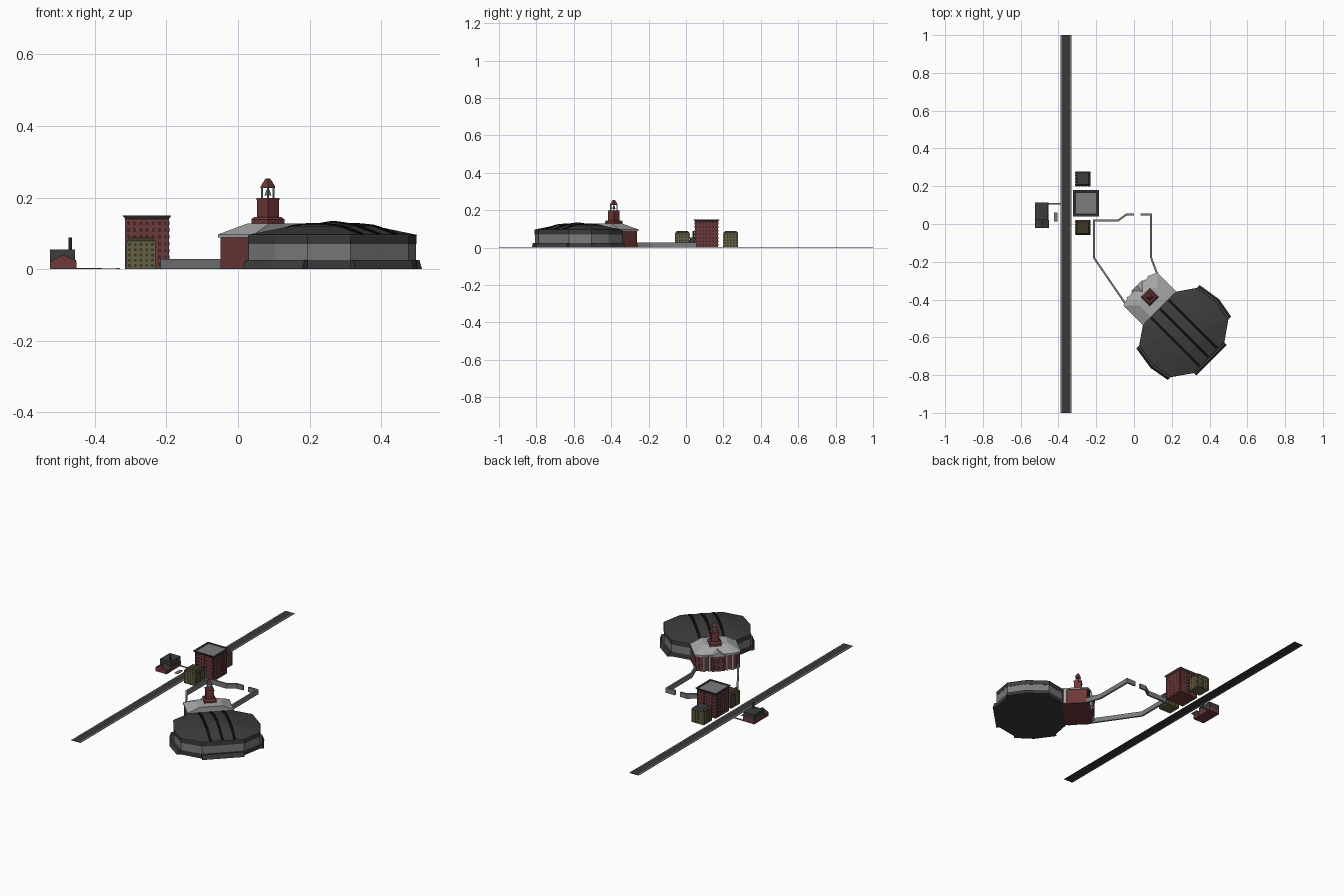
import bpy, bmesh, math
from mathutils import Vector

if "Cube" in bpy.data.objects:
    bpy.data.objects.remove(bpy.data.objects["Cube"])

def material(name, r, g, b):
    m = bpy.data.materials.new(name)
    m.diffuse_color = (r, g, b, 1)
    m.use_nodes = True
    m.node_tree.nodes["Principled BSDF"].inputs["Base Color"].default_value = m.diffuse_color
    return m

BRICK = material("red_brick", .155, .04, .04)
DARK = material("dark_roof", .045, .045, .045)
LIGHT = material("light_stone", .38, .38, .38)
GREY = material("mid_grey", .2, .2, .2)
OCHRE = material("ochre_wall", .13, .12, .06)
BROWN = material("brown_roof", .05, .038, .018)
ROAD = material("asphalt", .04, .04, .04)
GLASS = material("dark_window", .045, .02, .022)
BLACK = material("black_rib", .004, .004, .004)

def make(name, bm, mat):
    bmesh.ops.recalc_face_normals(bm, faces=bm.faces)
    me = bpy.data.meshes.new(name)
    bm.to_mesh(me)
    bm.free()
    me.materials.append(mat)
    ob = bpy.data.objects.new(name, me)
    bpy.context.collection.objects.link(ob)
    return ob

def loft(name, rings, mat):
    """Skin a stack of equal-length closed rings and cap both ends."""
    bm = bmesh.new()
    rows = [[bm.verts.new(p) for p in r] for r in rings]
    n = len(rows[0])
    for a, b in zip(rows, rows[1:]):
        for i in range(n):
            j = (i + 1) % n
            bm.faces.new((a[i], a[j], b[j], b[i]))
    bm.faces.new(rows[0][::-1])
    bm.faces.new(rows[-1])
    bmesh.ops.remove_doubles(bm, verts=bm.verts, dist=1e-6)
    return make(name, bm, mat)

def ring(poly, z):
    return [(x, y, z) for x, y in poly]

def prism(name, poly, z0, z1, mat, top=None):
    return loft(name, [ring(poly, z0), ring(top or poly, z1)], mat)

def rect(x0, x1, y0, y1, d=0):
    return [(x0 + d, y0 + d), (x1 - d, y0 + d), (x1 - d, y1 - d), (x0 + d, y1 - d)]

# Diagonal frame: u runs from the brick front back through the hall, v across
R2 = math.sqrt(2)
CU, CV = .60, -.22
def loc(u, v):
    v += CV
    return ((u + v) / R2, (v - u) / R2)
def lpoly(poly):
    return [loc(u, v) for u, v in poly]

def windows(name, p0, p1, z0, z1, cols, rows, w, h, mat):
    """Grid of thin plates on the right-hand side of the line p0-p1."""
    p0, p1 = Vector(p0), Vector(p1)
    d = (p1 - p0).normalized()
    n = Vector((d.y, -d.x))
    bm = bmesh.new()
    for c in range(cols):
        for r in range(rows):
            m = p0.lerp(p1, (c + .5) / cols)
            z = z0 + (z1 - z0) * (r + .5) / rows
            vs = [bm.verts.new((*(m + d * sx * w / 2 + n * k), z + sz * h / 2))
                  for k in (-.001, .0012) for sx, sz in ((-1, -1), (1, -1), (1, 1), (-1, 1))]
            for f in ((0, 1, 2, 3), (4, 5, 6, 7), (0, 1, 5, 4), (1, 2, 6, 5), (2, 3, 7, 6), (3, 0, 4, 7)):
                bm.faces.new([vs[i] for i in f])
    make(name, bm, mat)

def window_sides(name, poly, *args):
    for i in range(len(poly)):
        windows(f"{name}_{i}", poly[i], poly[(i + 1) % len(poly)], *args)

# Road with lighter kerbs
prism("road", rect(-.39, -.33, -1, 1), 0, .002, ROAD)
for x in (-.389, -.339):
    prism("road_kerb", rect(x, x + .008, -1, 1), 0, .0028, GREY)

# Arena hall: faceted drum and shallow dome
half = [(-.19, .12), (-.125, .215), (0, .235), (.11, .215), (.18, .115)]
hall = half + [(u, -v) for u, v in reversed(half)]
def scaled(s):
    return lpoly([(CU + u * s, v * s) for u, v in hall])
prism("hall_base", scaled(1), 0, .025, DARK)
prism("hall_wall", scaled(.995), .025, .07, GREY)
prism("hall_upper_band", scaled(1), .07, .095, DARK)
loft("hall_dome", [ring(scaled(1.005), .093), ring(scaled(1), .096), ring(scaled(.5), .12),
                   ring(scaled(.02), .131)], DARK)

# Sloping skirts on three sides of the hall
def skirt(name, pts, ou, ov):
    def band(k):
        return lpoly([(CU + u, v) for u, v in pts] +
                     [(CU + u + ou * k, v + ov * k) for u, v in reversed(pts)])
    prism(name, band(1), 0, .025, DARK, band(.55))
skirt("skirt_right", half[1:4], 0, .022)
skirt("skirt_left", [(u, -v) for u, v in half[1:4]], 0, -.022)
skirt("skirt_back", [(.18, .115), (.18, -.115)], .02, 0)

# Raised ribs that follow the dome
def dome_z(u, v):
    s = 0
    for (au, av), (bu, bv) in zip(hall, hall[1:] + hall[:1]):
        nu, nv = bv - av, au - bu
        s = max(s, (nu * u + nv * v) / (nu * au + nv * av))
    return .131 - .022 * s if s < .5 else .12 - .05 * (s - .5)
for v in (-.066, 0, .066):
    rows = []
    for i in range(13):
        u = -.185 + .36 * i / 12
        z = dome_z(u, v)
        rows.append([(*loc(CU + u, v + dv), z + dz)
                     for dv, dz in ((-.007, -.004), (.007, -.004), (.007, .004), (-.007, .004))])
    loft("dome_rib", rows, BLACK)

# Brick head house with hipped stone roof
def head(d=0):
    return lpoly([(.41, -.121 - d), (.41, .121 + d), (.272 - d, .121 + d), (.257 - d, .085),
                  (.257 - d, -.085), (.272 - d, -.121 - d)])
prism("head_house_wall", head(), 0, .09, BRICK)
roof_top = lpoly([(.41, -.065), (.41, .065), (.325, .065), (.31, .05), (.31, -.05), (.325, -.065)])
loft("head_house_roof", [ring(head(.005), .088), ring(head(.005), .097), ring(roof_top, .128)], LIGHT)
for s in (-1, 1):
    for v in (.047, .078):
        prism("front_pilaster", lpoly(rect(.248, .262, s * v - .006, s * v + .006)), 0, .09, LIGHT)
    prism("rear_pilaster", lpoly(rect(.385, .40, s * .121 - .004, s * .121 + .004)), 0, .09, LIGHT)

# Gabled entrance bay
def gable(u, w, z, h):
    return [(*loc(u, -w), z), (*loc(u, w), z), (*loc(u, 0), z + h)]
prism("entrance_bay", lpoly(rect(.243, .30, -.036, .036)), 0, .09, BRICK)
loft("entrance_gable", [gable(.24, .041, .088, .027), gable(.325, .041, .088, .027)], LIGHT)
windows("entrance_windows", loc(.243, .036), loc(.243, -.036), .005, .08, 3, 2, .012, .024, GLASS)
for a, b in ((.121, .085), (-.085, -.121)):
    ua, ub = (.272, .257) if a > 0 else (.257, .272)
    windows("wing_windows", loc(ua, a), loc(ub, b), .01, .08, 1, 2, .012, .022, GLASS)

# Bell tower
def square(h):
    return lpoly(rect(.332 - h, .332 + h, .006 - h, .006 + h))
prism("tower_plinth", square(.0325), .10, .138, BRICK)
prism("tower_plinth_cap", square(.034), .138, .146, BRICK, square(.026))
prism("tower_shaft", square(.0215), .14, .195, BRICK)
prism("tower_cornice", square(.0225), .193, .198, BRICK)
for su in (-1, 1):
    for sv in (-1, 1):
        a, b = .332 + su * .0115, .006 + sv * .0115
        prism("belfry_post", lpoly(rect(a - .002, a + .002, b - .002, b + .002)), .197, .229, LIGHT)
prism("bell", square(.007), .205, .222, GREY, square(.003))
loft("cupola", [ring(square(.0145), .227), ring(square(.0145), .231), ring(square(.006), .25),
                ring(square(.004), .253)], BRICK)

# Low boundary wall in two runs
def wall(name, pts, t=.005):
    pts = [Vector(p) for p in pts]
    rows = []
    for i, p in enumerate(pts):
        d0 = (p - pts[i - 1]).normalized() if i else (pts[1] - p).normalized()
        d1 = (pts[i + 1] - p).normalized() if i < len(pts) - 1 else d0
        m = (d0 + d1).normalized()
        n = Vector((-m.y, m.x)) * t / max(.3, m.dot(d0))
        rows.append([(*(p - n), 0), (*(p + n), 0), (*(p + n), .028), (*(p - n), .028)])
    loft(name, rows, GREY)
wall("yard_wall_left", [(-.04, -.43), (-.211, -.18), (-.211, .018), (-.085, .018), (-.04, .05), (0, .05)])
wall("yard_wall_right", [(.035, .05), (.091, .05), (.091, -.18), (.122, -.262)])

# Tall brick block with parapet roof
block = rect(-.315, -.193, .047, .172)
prism("brick_block", block, 0, .143, BRICK)
roof = rect(-.323, -.186, .04, .18)
loft("brick_block_parapet", [ring(block, .14), ring(roof, .15), ring(rect(-.323, -.186, .04, .18, .01), .15),
                             ring(rect(-.323, -.186, .04, .18, .012), .146)], DARK)
prism("brick_block_roof", rect(-.31, -.199, .053, .167), .144, .1475, GREY)
window_sides("brick_block_window", block, .004, .138, 7, 7, .008, .010, GLASS)

# Two smaller blocks beside it
for name, y0, wm, rm in (("ochre_block", -.058, OCHRE, BROWN), ("brown_block", .2, OCHRE, DARK)):
    p = rect(-.311, -.231, y0, y0 + .078)
    prism(name, p, 0, .078, wm)
    loft(name + "_roof", [ring(p, .078), ring(rect(-.311, -.231, y0, y0 + .078, .009), .088)], rm)
    window_sides(name + "_window", p, .003, .076, 5, 5, .008, .008, BROWN)

# Boiler house with gabled annex and chimney
prism("boiler_house", rect(-.525, -.453, .02, .113), 0, .026, BRICK)
prism("boiler_house_upper", rect(-.525, -.455, .022, .113), .026, .055, DARK)
def annex(y, d, lift):
    return [(-.525 - d, y, .02 + lift), (-.45 + d, y, .02 + lift), (-.488, y, .038 + lift)]
prism("annex", rect(-.525, -.451, -.022, .022), 0, .021, BRICK)
loft("annex_gable", [annex(-.022, 0, 0), annex(.022, 0, 0)], BRICK)
loft("annex_roof", [annex(-.02, 0, .002), annex(.022, 0, .002)], DARK)
stack = [(-.469 + .005 * math.cos(i * math.pi / 4), .04 + .005 * math.sin(i * math.pi / 4)) for i in range(8)]
prism("chimney", stack, 0, .088, DARK)

# Path and small slab by the road
prism("path", rect(-.455, -.385, .102, .112), 0, .003, GREY)
prism("slab", rect(-.424, -.404, .014, .062), 0, .003, GREY)
